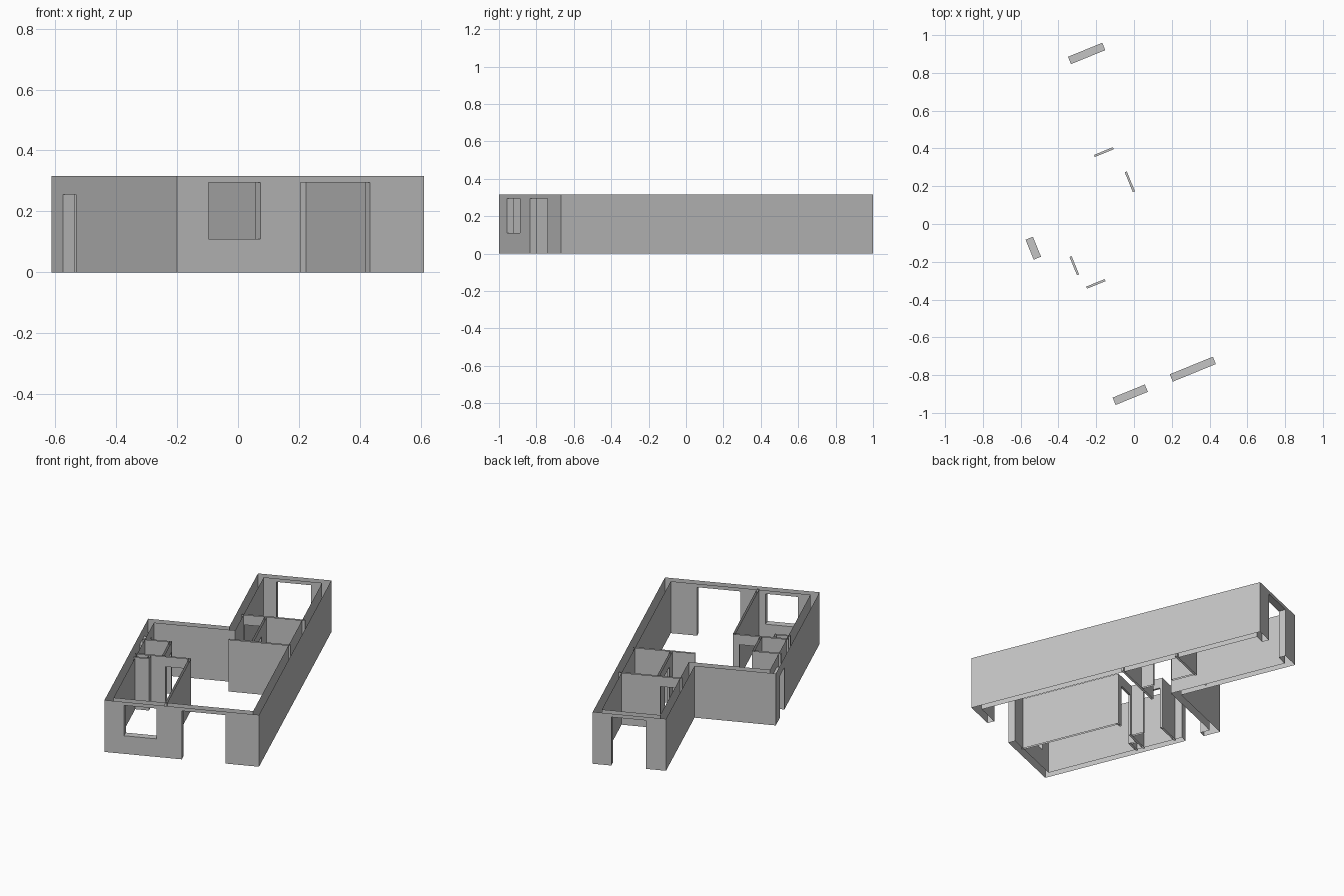
import bpy, bmesh
from math import radians
from mathutils import Matrix, Vector

cube = bpy.data.objects.get("Cube")
if cube:
    bpy.data.objects.remove(cube, do_unlink=True)

H = 0.316        # wall height
DOOR = 0.255     # inner door height
TALL = 0.295     # tall opening height
T = 0.042        # outer wall thickness
W, D1, D2, S = 0.875, 1.09, 1.802, 0.46   # plan of the L shape
PLACE = Matrix.Translation((-0.2, -1, 0)) @ Matrix.Rotation(radians(22.2), 4, 'Z')

plaster = bpy.data.materials.new("plain_grey_plaster")
plaster.use_nodes = True
GREY = (0.55, 0.55, 0.55, 1)
plaster.diffuse_color = GREY
plaster.node_tree.nodes["Principled BSDF"].inputs["Base Color"].default_value = GREY


def quad(bm, points, normal):
    face = bm.faces.new([bm.verts.new(p) for p in points])
    face.normal_update()
    if face.normal.dot(Vector(normal)) < 0:
        face.normal_flip()


def wall(name, axis, near, far, span, far_span=None, openings=(), caps=False):
    """Hollow wall along an axis: two skins, open top and base, lined openings."""
    bm = bmesh.new()
    far_span = far_span or span

    def pt(along, across, z):
        return (along, across, z) if axis == 'x' else (across, along, z)

    def skin(c, lo, hi, z0, z1, sign):
        quad(bm, [pt(lo, c, z0), pt(hi, c, z0), pt(hi, c, z1), pt(lo, c, z1)],
             pt(0, sign, 0))

    def jamb(a, z0, z1, sign):
        quad(bm, [pt(a, near, z0), pt(a, far, z0), pt(a, far, z1), pt(a, near, z1)],
             pt(sign, 0, 0))

    def level(lo, hi, z, sign):
        quad(bm, [pt(lo, near, z), pt(hi, near, z), pt(hi, far, z), pt(lo, far, z)],
             (0, 0, sign))

    outward = 1 if near > far else -1
    for c, (start, end), sign in ((near, span, outward), (far, far_span, -outward)):
        at = start
        for lo, hi, z0, z1 in openings:
            skin(c, at, lo, 0, H, sign)
            skin(c, lo, hi, z1, H, sign)
            if z0 > 0:
                skin(c, lo, hi, 0, z0, sign)
            at = hi
        skin(c, at, end, 0, H, sign)
    for lo, hi, z0, z1 in openings:
        jamb(lo, z0, z1, 1)
        jamb(hi, z0, z1, -1)
        level(lo, hi, z1, -1)
        if z0 > 0:
            level(lo, hi, z0, 1)
    if caps:
        jamb(span[0], 0, H, -1)
        jamb(span[1], 0, H, 1)
    bmesh.ops.remove_doubles(bm, verts=bm.verts, dist=1e-5)
    mesh = bpy.data.meshes.new(name)
    bm.to_mesh(mesh)
    bm.free()
    mesh.materials.append(plaster)
    obj = bpy.data.objects.new(name, mesh)
    obj.matrix_world = PLACE
    bpy.context.collection.objects.link(obj)


# Outer walls
wall("front_wall", 'x', 0, T, (0, W), (T, W - T),
     [(0.111, 0.295, 0.11, TALL), (0.438, 0.684, 0, TALL)])
wall("right_side_wall", 'y', W, W - T, (0, D2), (T, D2 - T))
wall("rear_wall", 'x', D2, D2 - T, (S, W), (S + T, W - T), [(0.574, 0.77, 0, TALL)])
wall("rear_room_side_wall", 'y', S, S + T, (D1, D2), (D1 - T, D2 - T))
wall("step_wall", 'x', D1, D1 - T, (0, S), (T, S + T))
wall("entrance_side_wall", 'y', 0, T, (0, D1), (T, D1 - T), [(0.876, 0.99, 0, DOOR)])


# Thin partitions
def partition(name, axis, centre, span, openings=()):
    wall(name, axis, centre - 0.006, centre + 0.006, span, None, openings, True)


partition("bedroom_side_partition", 'y', 0.34, (0.03, 0.639))
partition("bedroom_back_partition", 'x', 0.633, (0.03, 0.346), [(0.203, 0.309, 0, DOOR)])
partition("bathroom_side_partition", 'y', 0.187, (0.639, 0.832), [(0.713, 0.818, 0, DOOR)])
partition("bathroom_back_partition", 'x', 0.826, (0.03, 0.193))
partition("kitchen_partition", 'x', 0.928, (0.492, 0.845))
partition("hall_partition", 'y', 0.627, (0.934, 1.257), [(1.009, 1.122, 0, DOOR)])
partition("rear_room_partition", 'x', 1.263, (0.49, 0.85), [(0.505, 0.613, 0, DOOR)])

# Service shaft beside the bedroom
partition("shaft_front", 'x', 0.588, (0.03, 0.12))
partition("shaft_side", 'y', 0.114, (0.594, 0.627))
